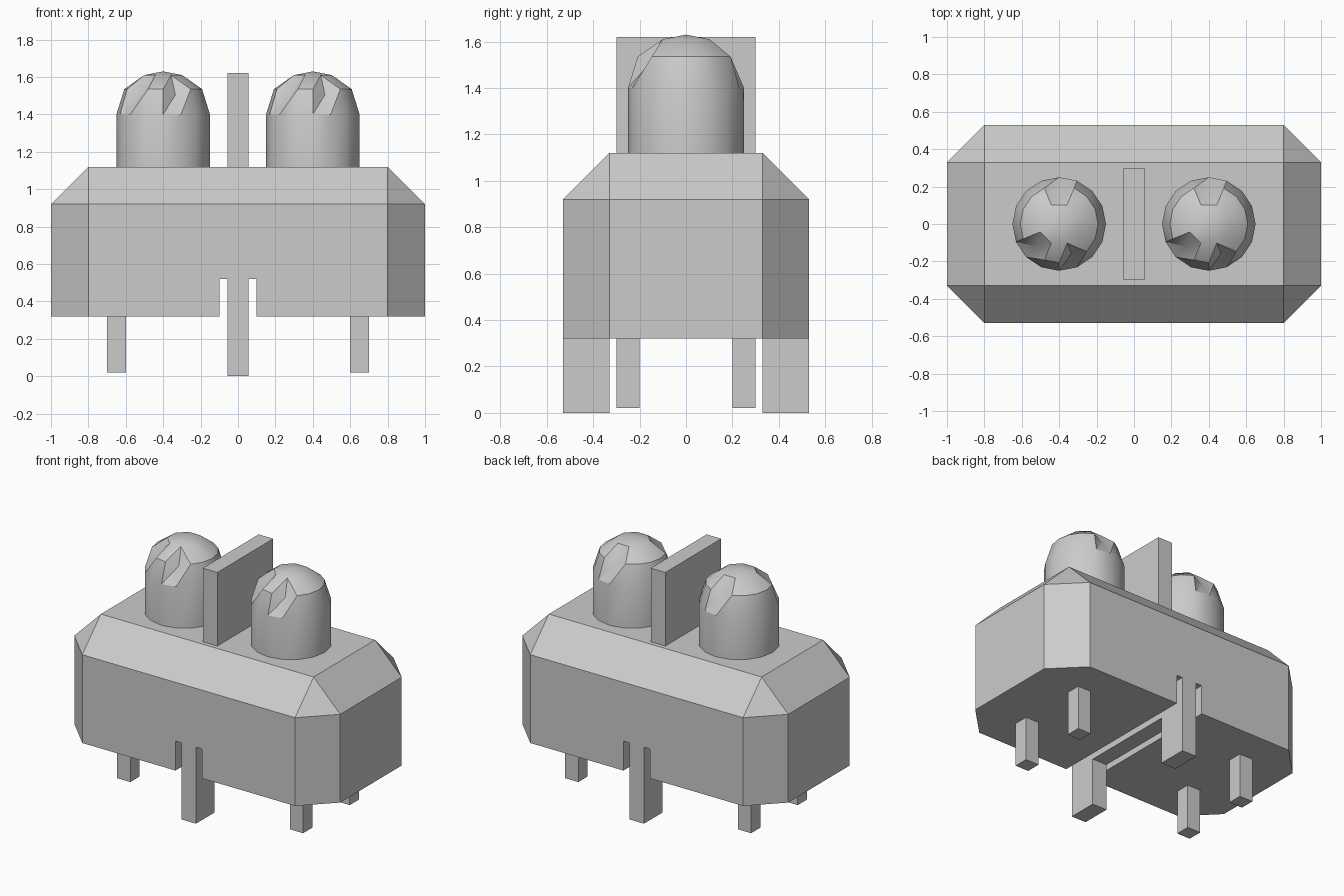
import bpy, bmesh, math

if "Cube" in bpy.data.objects:
    bpy.data.objects.remove(bpy.data.objects["Cube"], do_unlink=True)

grey = bpy.data.materials.new("plain_grey")
grey.use_nodes = True
colour = (0.6, 0.6, 0.6, 1)
grey.diffuse_color = colour
grey.node_tree.nodes["Principled BSDF"].inputs["Base Color"].default_value = colour


def finish(name, bm):
    bmesh.ops.recalc_face_normals(bm, faces=bm.faces[:])
    mesh = bpy.data.meshes.new(name)
    bm.to_mesh(mesh)
    bm.free()
    mesh.materials.append(grey)
    obj = bpy.data.objects.new(name, mesh)
    bpy.context.collection.objects.link(obj)
    return obj


def box_mesh(low, high):
    bm = bmesh.new()
    bmesh.ops.create_cube(bm, size=1)
    for v in bm.verts:
        v.co = [(a + b) / 2 + c * (b - a) for a, b, c in zip(low, high, v.co)]
    return bm


def box(name, low, high):
    return finish(name, box_mesh(low, high))


def extrude_x(name, outline, half):
    bm = bmesh.new()
    face = bm.faces.new([bm.verts.new((-half, y, z)) for y, z in outline])
    grown = bmesh.ops.extrude_face_region(bm, geom=[face])["geom"]
    for v in grown:
        if isinstance(v, bmesh.types.BMVert):
            v.co.x = half
    return finish(name, bm)


# Housing: stacked plan outlines, chamfered at the corners and around the top
X, Y, CUT = 1.0, 0.53, 0.2
bm = bmesh.new()
plan = []
for sx, sy in ((1, 1), (-1, 1), (-1, -1), (1, -1)):
    pair = [(sx * X, sy * (Y - CUT)), (sx * (X - CUT), sy * Y)]
    plan += pair if sx * sy > 0 else pair[::-1]
points = [(x, y, z) for x, y in plan for z in (0.32, 0.92)]
points += [(sx * (X - CUT), sy * (Y - CUT), 1.12) for sx in (-1, 1) for sy in (-1, 1)]
for p in points:
    bm.verts.new(p)
bmesh.ops.convex_hull(bm, input=bm.verts[:])
bmesh.ops.dissolve_limit(bm, angle_limit=0.01, verts=bm.verts[:], edges=bm.edges[:])
housing = finish("housing", bm)

# Slot along the underside
cutter = box("slot_cutter", (-0.1, -0.7, 0.2), (0.1, 0.7, 0.52))
cutter.hide_render = True
cutter.hide_viewport = False
mod = housing.modifiers.new("slot", "BOOLEAN")
mod.operation = "DIFFERENCE"
mod.solver = "EXACT"
mod.object = cutter
bpy.context.view_layer.objects.active = housing
bpy.ops.object.modifier_apply(modifier=mod.name)
bpy.data.objects.remove(cutter, do_unlink=True)

# Clip bridging the slot, with a leg at each end
half_clip = [(Y, 0.53), (Y, 0), (0.33, 0), (0.33, 0.32)]
extrude_x("centre_clip", half_clip + [(-y, z) for y, z in reversed(half_clip)], 0.055)

# Upright divider on the top
box("divider_plate", (-0.055, -0.3, 1.1), (0.055, 0.3, 1.62))

# Four small legs
for sx, side in ((1, "left"), (-1, "right")):
    for sy, end in ((1, "back"), (-1, "front")):
        x, y = 0.65 * sx, 0.25 * sy
        box(f"{end}_{side}_leg", (x - 0.05, y - 0.05, 0.02), (x + 0.05, y + 0.05, 0.35))


# Domed buttons: sixteen-sided drum, crown of eight facets with chipped creases
def button(name, cx):
    sides = 16
    bm = bmesh.new()

    def ring(radius, z, count, turn=0.0):
        return [bm.verts.new((cx + radius * math.cos(math.tau * (i + turn) / count),
                              radius * math.sin(math.tau * (i + turn) / count), z))
                for i in range(count)]

    base = ring(0.25, 1.1, sides)
    rim = ring(0.25, 1.4, sides)
    shoulder = ring(0.208, 1.535, sides)
    crown = ring(0.11, 1.61, 8, 0.5)
    top = bm.verts.new((cx, 0, 1.63))
    # Creases: a few shoulder points sit inward of the dome
    for i in (4, 10, 13):
        v = shoulder[i]
        v.co.x = cx + (v.co.x - cx) * 0.82
        v.co.y *= 0.82
        v.co.z -= 0.03
    for i in range(sides):
        j = (i + 1) % sides
        bm.faces.new((base[i], base[j], rim[j], rim[i]))
        bm.faces.new((rim[i], rim[j], shoulder[j]))
        bm.faces.new((rim[i], shoulder[j], shoulder[i]))
    for i in range(8):
        a, b, c = shoulder[2 * i], shoulder[2 * i + 1], shoulder[(2 * i + 2) % sides]
        bm.faces.new((a, b, crown[i]))
        bm.faces.new((b, c, crown[i]))
        bm.faces.new((crown[i], c, crown[(i + 1) % 8]))
        bm.faces.new((crown[i], crown[(i + 1) % 8], top))
    bm.faces.new(base[::-1])
    obj = finish(name, bm)
    bpy.ops.object.select_all(action="DESELECT")
    obj.select_set(True)
    bpy.context.view_layer.objects.active = obj
    bpy.ops.object.shade_smooth_by_angle(angle=math.radians(30))


button("left_button", 0.4)
button("right_button", -0.4)
